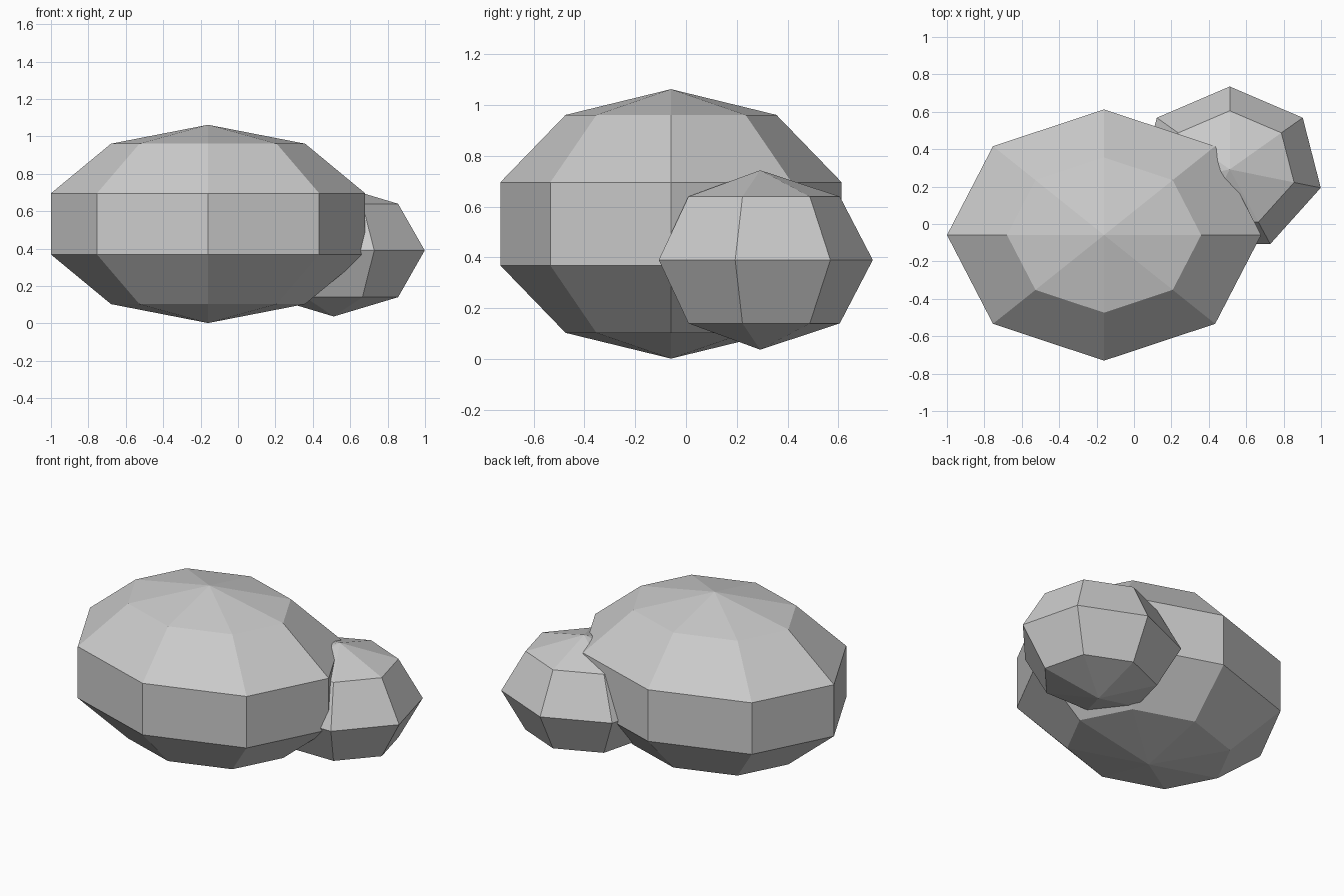
import bpy, bmesh
from math import sin, cos, pi

if "Cube" in bpy.data.objects:
    bpy.data.objects.remove(bpy.data.objects["Cube"])


def boulder(name, sides, bands, center, radii):
    """Low-poly faceted ellipsoid whose first meridian points along +y."""
    bm = bmesh.new()

    def point(a, t):
        return bm.verts.new((center[0] + radii[0] * sin(t) * sin(a),
                             center[1] + radii[1] * sin(t) * cos(a),
                             center[2] + radii[2] * cos(t)))

    top, bottom = point(0, 0), point(0, pi)
    rings = [[point(2 * pi * i / sides, pi * j / bands) for i in range(sides)]
             for j in range(1, bands)]
    for i in range(sides):
        k = (i + 1) % sides
        bm.faces.new((top, rings[0][k], rings[0][i]))
        bm.faces.new((bottom, rings[-1][i], rings[-1][k]))
        for upper, lower in zip(rings, rings[1:]):
            bm.faces.new((upper[i], upper[k], lower[k], lower[i]))
    bmesh.ops.recalc_face_normals(bm, faces=bm.faces)
    mesh = bpy.data.meshes.new(name)
    bm.to_mesh(mesh)
    bm.free()
    obj = bpy.data.objects.new(name, mesh)
    bpy.context.collection.objects.link(obj)
    return obj


# Main rock: eight sides, five bands
boulder("large_boulder", 8, 5, (-0.16, -0.059, 0.532), (0.883, 0.706, 0.53))

# Smaller rock nestled into the back right side: seven sides, four bands
boulder("small_boulder", 7, 4, (0.512, 0.292, 0.39), (0.499, 0.443, 0.353))
